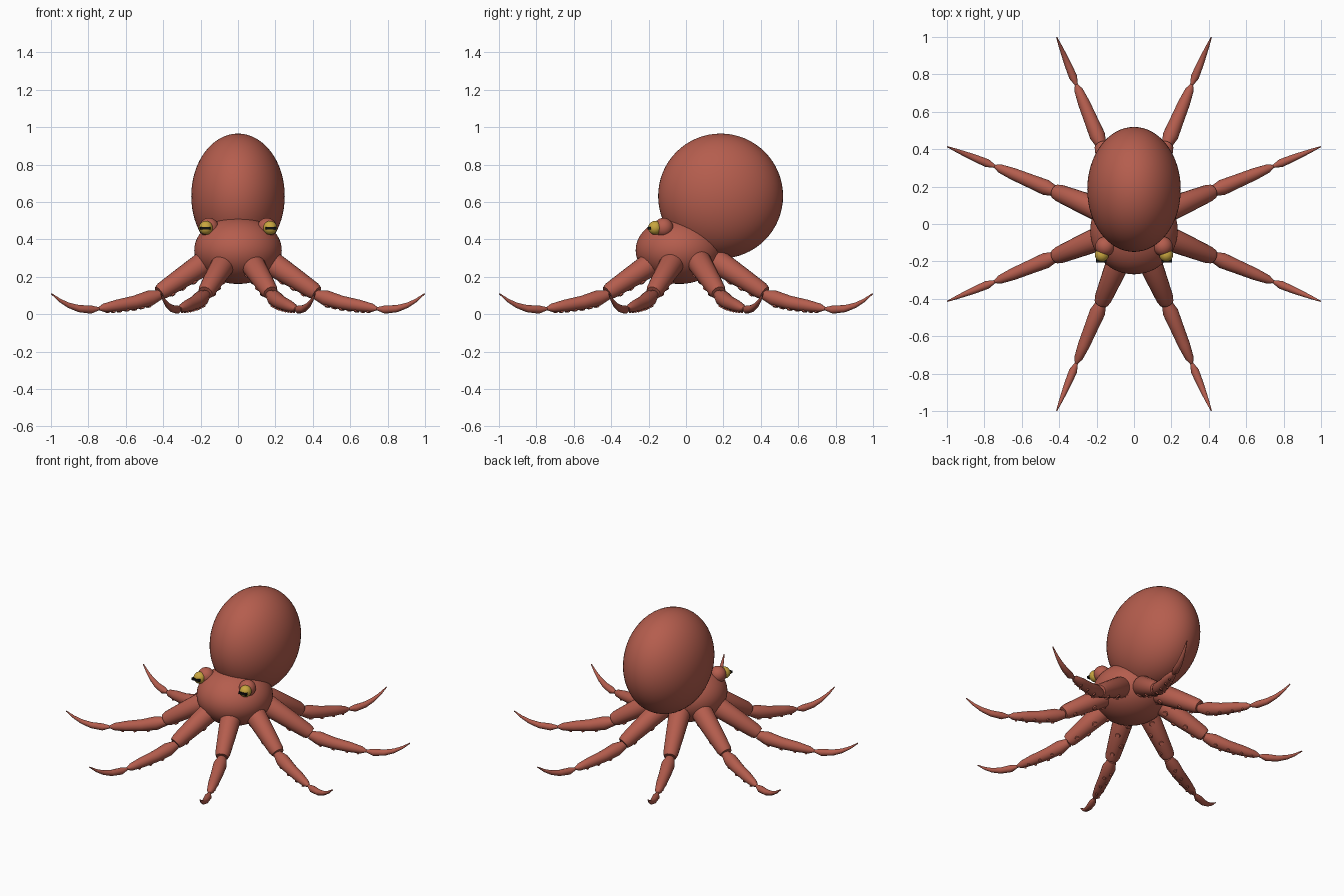
import bpy, bmesh, math
from mathutils import Vector, Matrix

cube = bpy.data.objects.get("Cube")
if cube:
    bpy.data.objects.remove(cube, do_unlink=True)


def material(name, rgb, rough=0.6):
    m = bpy.data.materials.new(name)
    m.use_nodes = True
    m.diffuse_color = (*rgb, 1)
    shader = m.node_tree.nodes["Principled BSDF"]
    shader.inputs["Base Color"].default_value = (*rgb, 1)
    shader.inputs["Roughness"].default_value = rough
    return m


SKIN = material("terracotta skin", (0.46, 0.11, 0.075))
GOLD = material("golden eye", (0.58, 0.38, 0.05))
BLACK = material("black pupil", (0.005, 0.005, 0.005))


def add_object(name, mesh, mat=None):
    ob = bpy.data.objects.new(name, mesh)
    bpy.context.collection.objects.link(ob)
    if mat:
        mesh.materials.append(mat)
    return ob


def ellipsoid(name, centre, radii, mat, segments=48):
    bm = bmesh.new()
    bmesh.ops.create_uvsphere(bm, u_segments=segments, v_segments=segments // 2, radius=1)
    bmesh.ops.scale(bm, vec=radii, verts=bm.verts)
    for f in bm.faces:
        f.smooth = True
    mesh = bpy.data.meshes.new(name)
    bm.to_mesh(mesh)
    bm.free()
    ob = add_object(name, mesh, mat)
    ob.location = centre
    return ob


def frame(path, i):
    """Unit vector across the path, upwards, in the arm's vertical plane."""
    a, b = path[max(i - 1, 0)], path[min(i + 1, len(path) - 1)]
    return Vector((a[1] - b[1], 0, b[0] - a[0])).normalized()


def arm_segment(path, suckers, sides=20):
    """Tapered tube along (reach, height, radius) points, with small suckers below."""
    bm = bmesh.new()
    rings = []
    for i, (reach, height, radius) in enumerate(path):
        up, centre = frame(path, i), Vector((reach, 0, height))
        ring = []
        for k in range(sides):
            a = math.tau * k / sides
            ring.append(bm.verts.new(centre + radius * (up * math.cos(a) + Vector((0, math.sin(a), 0)))))
        rings.append(ring)
    for r0, r1 in zip(rings, rings[1:]):
        for k in range(sides):
            n = (k + 1) % sides
            bm.faces.new((r0[k], r0[n], r1[n], r1[k]))
    bm.faces.new(rings[0])
    bm.faces.new(rings[-1])

    # Staggered row of flattened suckers on the underside
    for s in range(suckers):
        t = 1 + (s + 0.5) / suckers * (len(path) - 3)
        i = int(t)
        p = Vector(path[i]).lerp(Vector(path[i + 1]), t - i)
        up = frame(path, i)
        side = 0.4 if s % 2 else -0.4
        out = (-up * math.cos(side) + Vector((0, math.sin(side), 0))).normalized()
        place = Matrix.Translation(Vector((p.x, 0, p.y)) + out * p.z * 0.98)
        turn = out.to_track_quat('Z', 'Y').to_matrix().to_4x4()
        size = p.z * 0.3
        bmesh.ops.create_cone(bm, cap_ends=True, segments=12, radius1=size, radius2=size * 0.8,
                              depth=0.014, matrix=place @ turn)
    bmesh.ops.recalc_face_normals(bm, faces=bm.faces)
    for f in bm.faces:
        f.smooth = True
    for e in bm.edges:
        e.smooth = len(e.link_faces) == 2 and e.calc_face_angle(0) < math.radians(40)
    mesh = bpy.data.meshes.new("arm segment")
    bm.to_mesh(mesh)
    bm.free()
    mesh.materials.append(SKIN)
    return mesh


# Body
ellipsoid("mantle", (0, 0.185, 0.632), (0.25, 0.334, 0.334), SKIN, 64)
ellipsoid("head", (0, -0.035, 0.342), (0.234, 0.234, 0.18), SKIN, 64)

# Eyes
for side, label in ((1, "left"), (-1, "right")):
    ellipsoid(label + "_eye_mound", (side * 0.155, -0.12, 0.463), (0.052,) * 3, SKIN, 32)
    ellipsoid(label + "_eye", (side * 0.172, -0.165, 0.462), (0.037,) * 3, GOLD, 32)
    bm = bmesh.new()
    bmesh.ops.create_cube(bm, size=1)
    bmesh.ops.scale(bm, vec=(0.056, 0.018, 0.015), verts=bm.verts)
    pupil = bpy.data.meshes.new("pupil")
    bm.to_mesh(pupil)
    bm.free()
    add_object(label + "_pupil", pupil, BLACK).location = (side * 0.175, -0.196, 0.46)

# Arms: three jointed segments, repeated around the body
upper = arm_segment([(0.13, 0.315, 0.03), (0.15, 0.302, 0.055), (0.19, 0.276, 0.066),
                     (0.32, 0.197, 0.056), (0.435, 0.127, 0.046), (0.455, 0.114, 0.038)], 6)
middle = arm_segment([(0.45, 0.104, 0.026), (0.51, 0.086, 0.042), (0.6, 0.062, 0.037),
                      (0.7, 0.046, 0.032), (0.775, 0.034, 0.023), (0.812, 0.029, 0.006)], 7)
tip = arm_segment([(0.8, 0.03, 0.007), (0.85, 0.025, 0.022), (0.92, 0.03, 0.019),
                   (0.98, 0.048, 0.014), (1.03, 0.074, 0.009), (1.08, 0.11, 0.003)], 0)
for n in range(8):
    for part, mesh in (("upper", upper), ("middle", middle), ("tip", tip)):
        arm = add_object(f"arm_{n + 1}_{part}", mesh)
        arm.rotation_euler.z = math.radians(22.5 + 45 * n)
